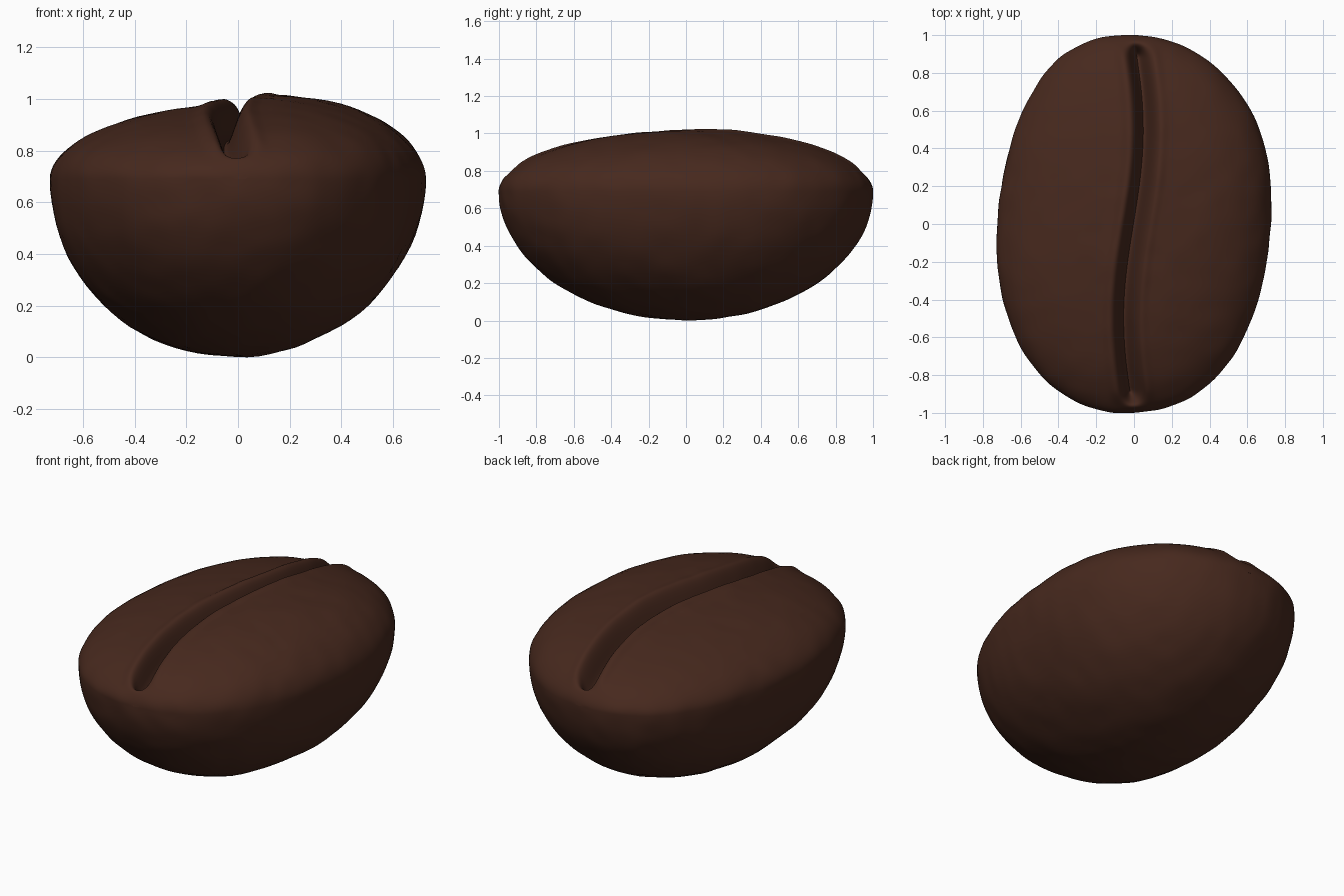
import bpy, bmesh, math
from mathutils import Vector, noise

if "Cube" in bpy.data.objects:
    bpy.data.objects.remove(bpy.data.objects["Cube"])

RIM = 0.69          # height of the widest line
HALF = 0.722        # half width
RINGS = 120


def groove_centre(y):
    return 0.052 * math.sin(math.pi * y) + 0.005


def smooth(a, b, t):
    t = max(0.0, min(1.0, (t - a) / (b - a)))
    return t * t * (3 - 2 * t)


def top_height(x, y, mid, w, length):
    """Domed top with a curved crease and raised lips."""
    r = min(1.0, abs(x - mid) / w)
    right = smooth(-0.15, 0.2, x)
    dome = (0.288 + 0.042 * right) * length
    z = RIM + dome * math.sqrt(1 - r ** (1.9 + 0.45 * right))
    d = x - groove_centre(y)
    fade = 1 - smooth(0.88, 0.97, abs(y))
    side = 0.034 if d < -0.005 else 0.046
    cut = math.exp(-abs((d + 0.005) / side) ** 1.9)
    lip = math.exp(-((abs(d) - 0.08) / 0.035) ** 2)
    return z + fade * (0.016 * lip - 0.145 * cut)


def section(y):
    """Closed cross-section at y: top from left to right, then the belly."""
    w = HALF * (1 - abs(y) ** 2.2) ** (1 / 2.2)
    length = math.sqrt(1 - y * y)
    mid = 0.02 * math.sin(math.pi * y) - 0.03 * y ** 4
    k = min(1.0, w / 0.3)
    c = groove_centre(y)
    near = [i * 0.008 * k for i in range(-17, 18)]
    pts = []
    left, right = c + near[0], c + near[-1]
    a_left = math.acos(max(-1, min(1, (left - mid) / w)))
    a_right = math.acos(max(-1, min(1, (right - mid) / w)))
    n = 22
    xs = [mid + w * math.cos(math.pi + (a_left - math.pi) * i / n) for i in range(n)]
    xs += [c + d for d in near]
    xs += [mid + w * math.cos(a_right * (1 - i / n)) for i in range(1, n + 1)]
    for x in xs:
        pts.append(Vector((x, y, top_height(x, y, mid, w, length))))
    m = 48
    for i in range(1, m):
        a = math.pi * i / m
        drop = RIM * length * math.sin(a)
        # the belly leans slightly to the left
        pts.append(Vector((mid + w * math.cos(a) - 0.02 * drop, y, RIM - drop)))
    return pts


def roughen(p):
    """Slight uneven skin."""
    out = (p - Vector((0, 0, 0.6))).normalized()
    n = noise.noise(p * 4) * 0.005 + noise.noise(p * 9) * 0.004
    return p + out * n


# Bean body: loft of cross-sections between the two tips
bm = bmesh.new()
rings = []
for i in range(1, RINGS):
    y = -math.cos(math.pi * i / RINGS)
    rings.append([bm.verts.new(roughen(p)) for p in section(y)])
for a, b in zip(rings, rings[1:]):
    for j in range(len(a)):
        k = (j + 1) % len(a)
        bm.faces.new((a[j], a[k], b[k], b[j]))
for ring, y in ((rings[0], -1), (rings[-1], 1)):
    tip = bm.verts.new((-0.03, y, RIM))
    for j in range(len(ring)):
        bm.faces.new((ring[j], ring[(j + 1) % len(ring)], tip))
bmesh.ops.recalc_face_normals(bm, faces=bm.faces)
low = min(v.co.z for v in bm.verts)
for v in bm.verts:
    v.co.z -= low
mesh = bpy.data.meshes.new("bean")
bm.to_mesh(mesh)
bm.free()
bean = bpy.data.objects.new("bean", mesh)
bpy.context.collection.objects.link(bean)

# Roasted brown skin
brown = bpy.data.materials.new("roasted_brown")
brown.diffuse_color = (0.062, 0.0215, 0.0125, 1)
brown.use_nodes = True
brown.node_tree.nodes["Principled BSDF"].inputs["Base Color"].default_value = brown.diffuse_color
mesh.materials.append(brown)

bpy.context.view_layer.objects.active = bean
bean.select_set(True)
bpy.ops.object.shade_smooth_by_angle(angle=math.radians(60))
